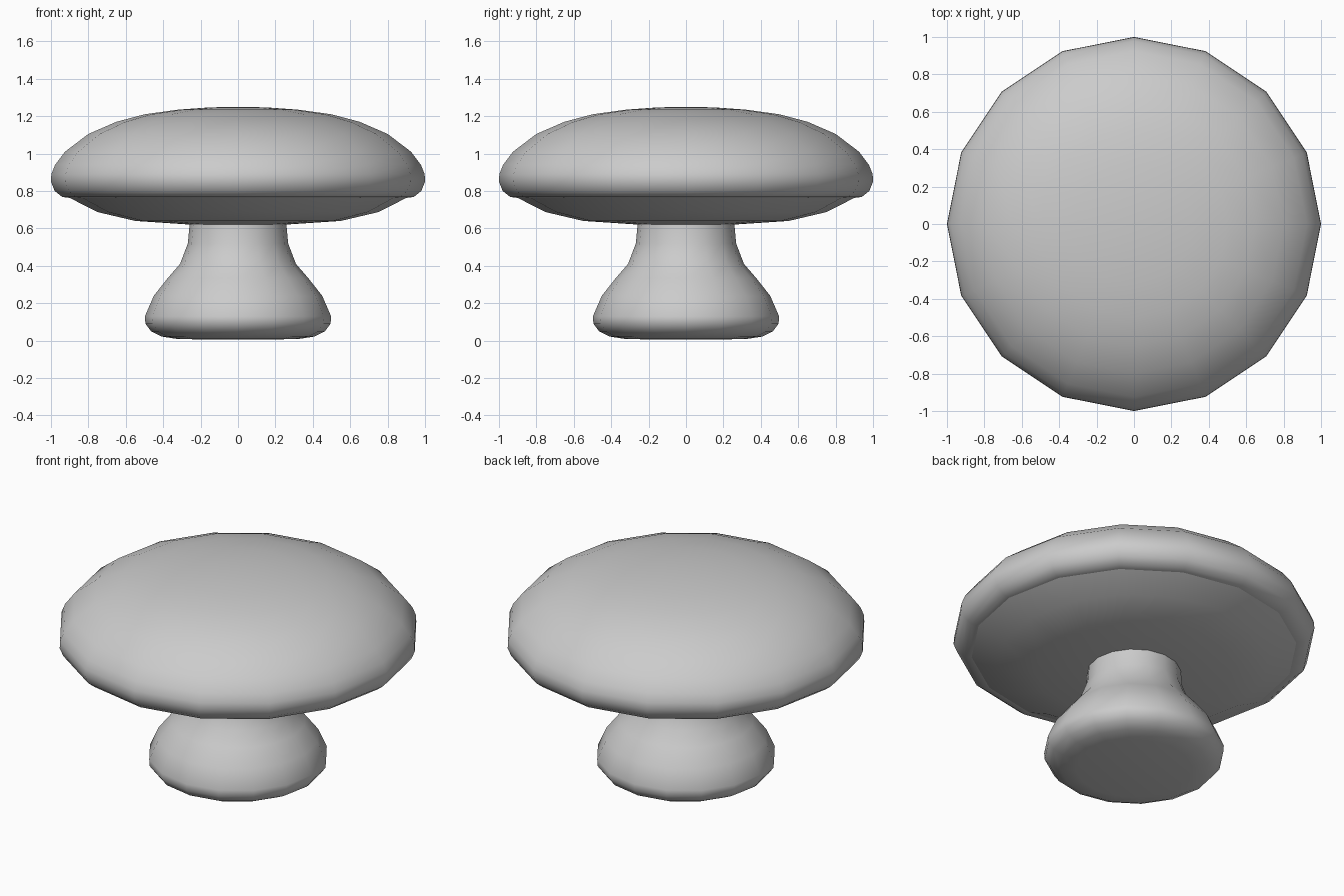
import bpy, bmesh, math

cube = bpy.data.objects.get("Cube")
if cube:
    bpy.data.objects.remove(cube, do_unlink=True)

grey = bpy.data.materials.new("plain_grey")
grey.use_nodes = True
grey.diffuse_color = (0.6, 0.6, 0.6, 1)
grey.node_tree.nodes["Principled BSDF"].inputs["Base Color"].default_value = (0.6, 0.6, 0.6, 1)

SIDES = 16


def lathe(name, profile):
    """Spin a (radius, height) profile, listed bottom to top, around z."""
    bm = bmesh.new()
    verts = [bm.verts.new((r, 0, z)) for r, z in profile]
    edges = [bm.edges.new(pair) for pair in zip(verts, verts[1:])]
    bmesh.ops.spin(bm, geom=verts + edges, cent=(0, 0, 0), axis=(0, 0, 1),
                   angle=math.tau, steps=SIDES, use_duplicate=False)
    bmesh.ops.remove_doubles(bm, verts=bm.verts, dist=0.0005)
    bmesh.ops.recalc_face_normals(bm, faces=bm.faces)
    # Open shells: face the normals along the lathe's outer side
    bm.faces.ensure_lookup_table()
    widest = max(bm.faces, key=lambda f: f.calc_center_median().xy.length)
    c = widest.calc_center_median()
    if widest.normal.x * c.x + widest.normal.y * c.y < 0:
        bmesh.ops.reverse_faces(bm, faces=bm.faces)
    for f in bm.faces:
        f.smooth = True
    mesh = bpy.data.meshes.new(name)
    bm.to_mesh(mesh)
    bm.free()
    mesh.materials.append(grey)
    obj = bpy.data.objects.new(name, mesh)
    bpy.context.collection.objects.link(obj)
    return obj


# Flared foot and narrow neck
lathe("stem", [(0, 0.005), (0.32, 0.008), (0.41, 0.022), (0.465, 0.05), (0.495, 0.09),
               (0.498, 0.13), (0.45, 0.24), (0.375, 0.335), (0.31, 0.41),
               (0.268, 0.52), (0.258, 0.63)])

# Shallow underside of the cap, meeting the rim in a crease
lathe("cap_underside", [(0, 0.615), (0.25, 0.62), (0.55, 0.64), (0.75, 0.687), (0.9, 0.763)])

# Domed cap with a rounded rim
lathe("cap_top", [(0.9, 0.763), (0.94, 0.768), (0.98, 0.8), (1.0, 0.85), (0.998, 0.89),
                  (0.978, 0.94), (0.925, 1.01), (0.8, 1.105), (0.65, 1.17),
                  (0.5, 1.21), (0.32, 1.235), (0.15, 1.247), (0, 1.25)])
